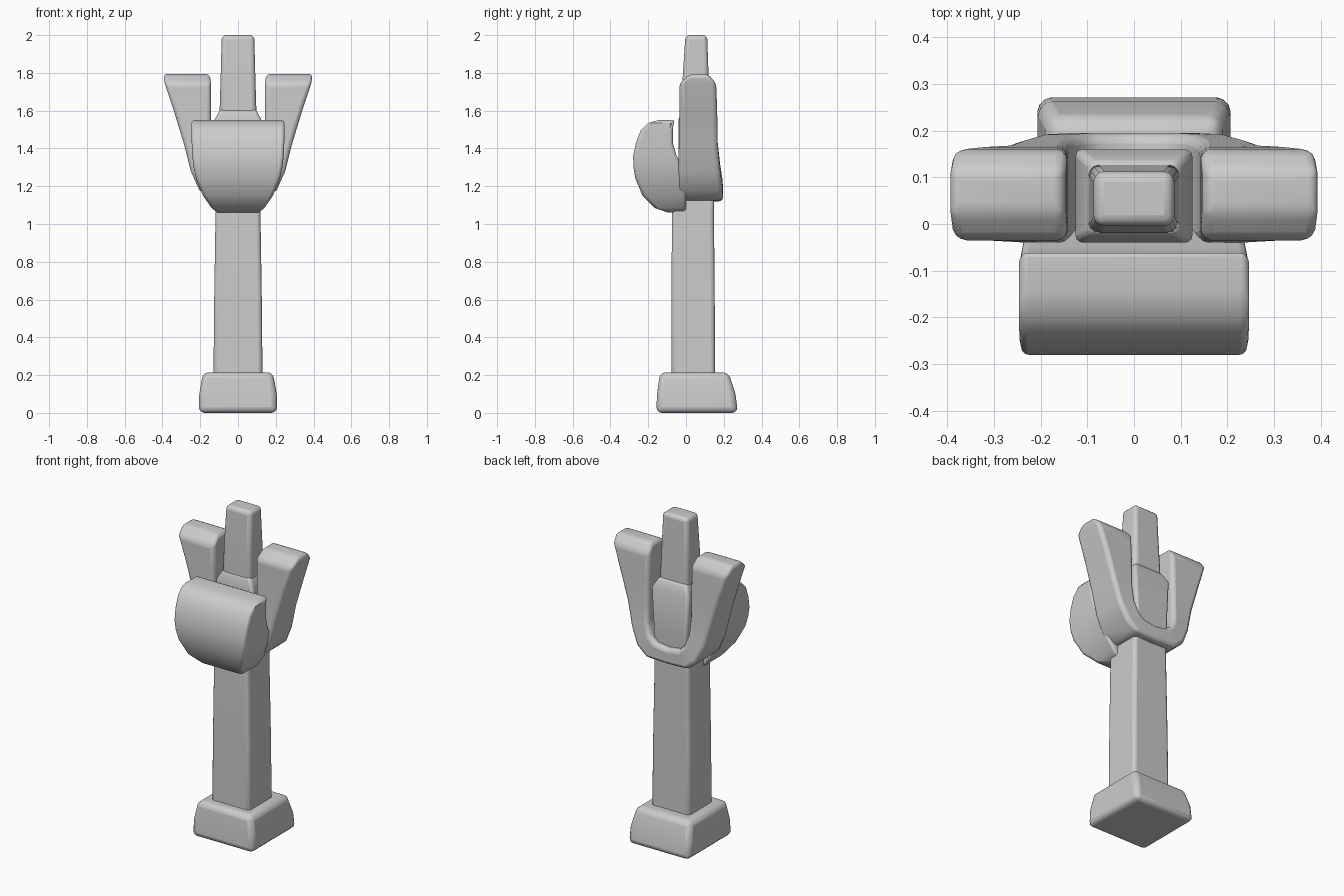
import bpy, bmesh, math

if "Cube" in bpy.data.objects:
    bpy.data.objects.remove(bpy.data.objects["Cube"])


def loft(name, rings, bevel, segments=3):
    """Skin a chain of four-cornered sections, cap the ends, round the edges."""
    bm = bmesh.new()
    loops = [[bm.verts.new(p) for p in ring] for ring in rings]
    for a, b in zip(loops, loops[1:]):
        for i in range(4):
            j = (i + 1) % 4
            bm.faces.new((a[i], a[j], b[j], b[i]))
    bm.faces.new(loops[0][::-1])
    bm.faces.new(loops[-1])
    bmesh.ops.recalc_face_normals(bm, faces=bm.faces)
    mesh = bpy.data.meshes.new(name)
    bm.to_mesh(mesh)
    bm.free()
    obj = bpy.data.objects.new(name, mesh)
    bpy.context.collection.objects.link(obj)
    mod = obj.modifiers.new("round_edges", 'BEVEL')
    mod.width = bevel
    mod.segments = segments
    mod.limit_method = 'ANGLE'
    mod.angle_limit = math.radians(38)
    bpy.ops.object.select_all(action='DESELECT')
    obj.select_set(True)
    bpy.context.view_layer.objects.active = obj
    bpy.ops.object.shade_smooth_by_angle(angle=math.radians(40))
    return obj


def level(z, hw, y0, y1):
    """Horizontal rectangle: half width hw, from y0 (front) to y1 (back)."""
    return [(-hw, y0, z), (hw, y0, z), (hw, y1, z), (-hw, y1, z)]


# Foot block, tapering upward
loft("foot", [level(0, .208, -.158, .275),
              level(.10, .205, -.153, .262),
              level(.215, .185, -.138, .225)], .03)

# Square handle shaft, running up into the head
loft("shaft", [level(.18, .13, -.077, .155),
               level(.60, .126, -.076, .152),
               level(1.05, .119, -.075, .148),
               level(1.22, .115, -.06, .15)], .02)

# Block behind the scoop, with a sloped shoulder
loft("centre_block", [level(1.12, .112, -.06, .155),
                      level(1.30, .112, -.04, .16),
                      level(1.55, .125, -.04, .16),
                      level(1.61, .092, -.02, .13)], .015)

# Tall middle prong
loft("middle_prong", [level(1.52, .10, -.022, .13),
                      level(1.77, .092, -.018, .12),
                      level(2.0, .086, -.003, .112)], .022)

# Two side prongs joined under the middle: outer x, z, inner x, z, front y, back y
half = [
    (.396, 1.795, .150, 1.795, .025, .115),
    (.388, 1.745, .143, 1.745, -.035, .160),
    (.340, 1.60, .142, 1.60, -.035, .165),
    (.285, 1.42, .142, 1.43, -.038, .168),
    (.250, 1.28, .138, 1.33, -.04, .180),
    (.205, 1.18, .115, 1.26, -.04, .192),
    (.140, 1.125, .075, 1.225, -.04, .195),
    (0, 1.12, 0, 1.215, -.04, .195),
]


def fork_section(side, xo, zo, xi, zi, y0, y1):
    return [(side * xo, y0, zo), (side * xi, y0, zi),
            (side * xi, y1, zi), (side * xo, y1, zo)]


loft("side_prongs", [fork_section(-1, *s) for s in half]
     + [fork_section(1, *s) for s in half[-2::-1]], .022)

# Wide curved scoop at the front: z, half width, front y, back y
scoop = [
    (1.06, .108, -.095, .0),
    (1.085, .14, -.165, .0),
    (1.15, .185, -.23, .0),
    (1.24, .222, -.268, .0),
    (1.30, .235, -.278, -.015),
    (1.36, .242, -.28, -.05),
    (1.43, .245, -.265, -.07),
    (1.495, .246, -.24, -.07),
    (1.535, .246, -.20, -.065),
    (1.55, .243, -.145, -.055),
]
loft("front_scoop", [level(*s) for s in scoop], .022)
